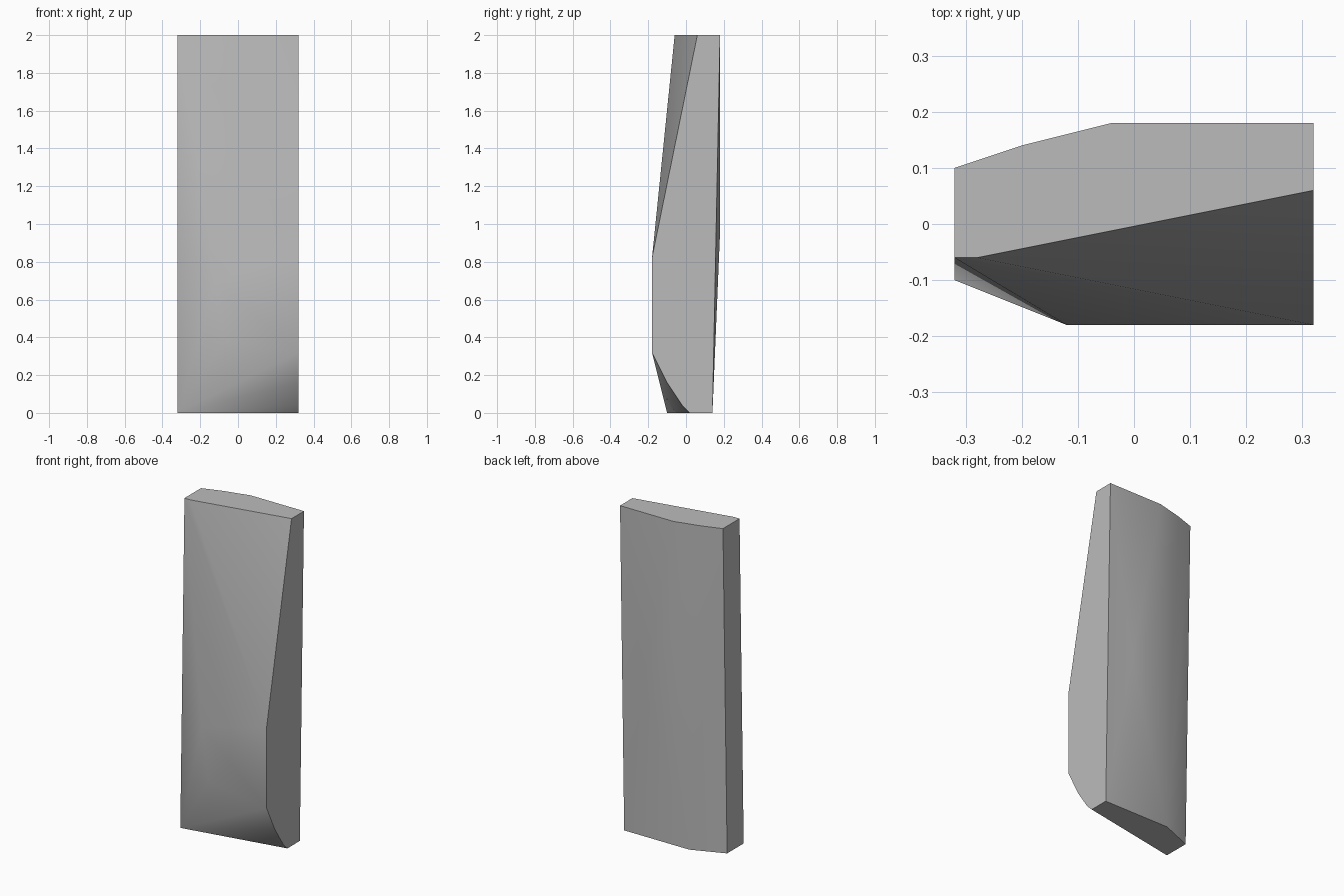
import bpy, bmesh, math

cube = bpy.data.objects.get("Cube")
if cube:
    bpy.data.objects.remove(cube, do_unlink=True)

HALF = 0.32    # half width
BULGE = 0.18   # furthest reach of the front and back
HEIGHT = 2.0

# Outlines of the two end faces, as (x, y)
top = [(-HALF, -0.06), (-0.28, -0.06), (HALF, 0.06),
       (HALF, BULGE), (-0.04, BULGE), (-0.2, 0.14), (-HALF, 0.1)]
bottom = [(-HALF, -0.1), (HALF, 0.02), (HALF, 0.14), (-0.12, 0.14), (-HALF, 0.06)]

# Front edge of the left side, as (y, z), curving in towards the foot
left_edge = [(-BULGE, 0.82), (-BULGE, 0.32), (-0.1, 0.16), (-0.02, 0.04)]

# Corners of the flat patches on the front and back, as (x, z)
front_patch = [(-0.12, 0.7), (-0.07, 0.38)]
back_patch = [(0.16, 0.95), (-0.04, 1.35)]

points = [(x, y, HEIGHT) for x, y in top]
points += [(x, y, 0) for x, y in bottom]
points += [(HALF, y, z) for y, z in left_edge]
points += [(x, -BULGE, z) for x, z in front_patch]
points += [(x, BULGE, z) for x, z in back_patch]

# Faceted slab: the hull around the corners, with flat faces merged
bm = bmesh.new()
for p in points:
    bm.verts.new(p)
bmesh.ops.convex_hull(bm, input=bm.verts[:])
loose = [v for v in bm.verts if not v.link_faces]
bmesh.ops.delete(bm, geom=loose, context='VERTS')
bmesh.ops.dissolve_limit(bm, angle_limit=math.radians(0.2),
                         verts=bm.verts[:], edges=bm.edges[:])
bmesh.ops.recalc_face_normals(bm, faces=bm.faces[:])
mesh = bpy.data.meshes.new("stone_slab")
bm.to_mesh(mesh)
bm.free()
slab = bpy.data.objects.new("stone_slab", mesh)
bpy.context.collection.objects.link(slab)

# Plain grey
colour = (0.5, 0.5, 0.5, 1)
grey = bpy.data.materials.new("grey")
grey.use_nodes = True
grey.diffuse_color = colour
grey.node_tree.nodes["Principled BSDF"].inputs["Base Color"].default_value = colour
mesh.materials.append(grey)

# Soft facets, crisp outer edges
bpy.ops.object.select_all(action='DESELECT')
slab.select_set(True)
bpy.context.view_layer.objects.active = slab
bpy.ops.object.shade_smooth_by_angle(angle=math.radians(40))
